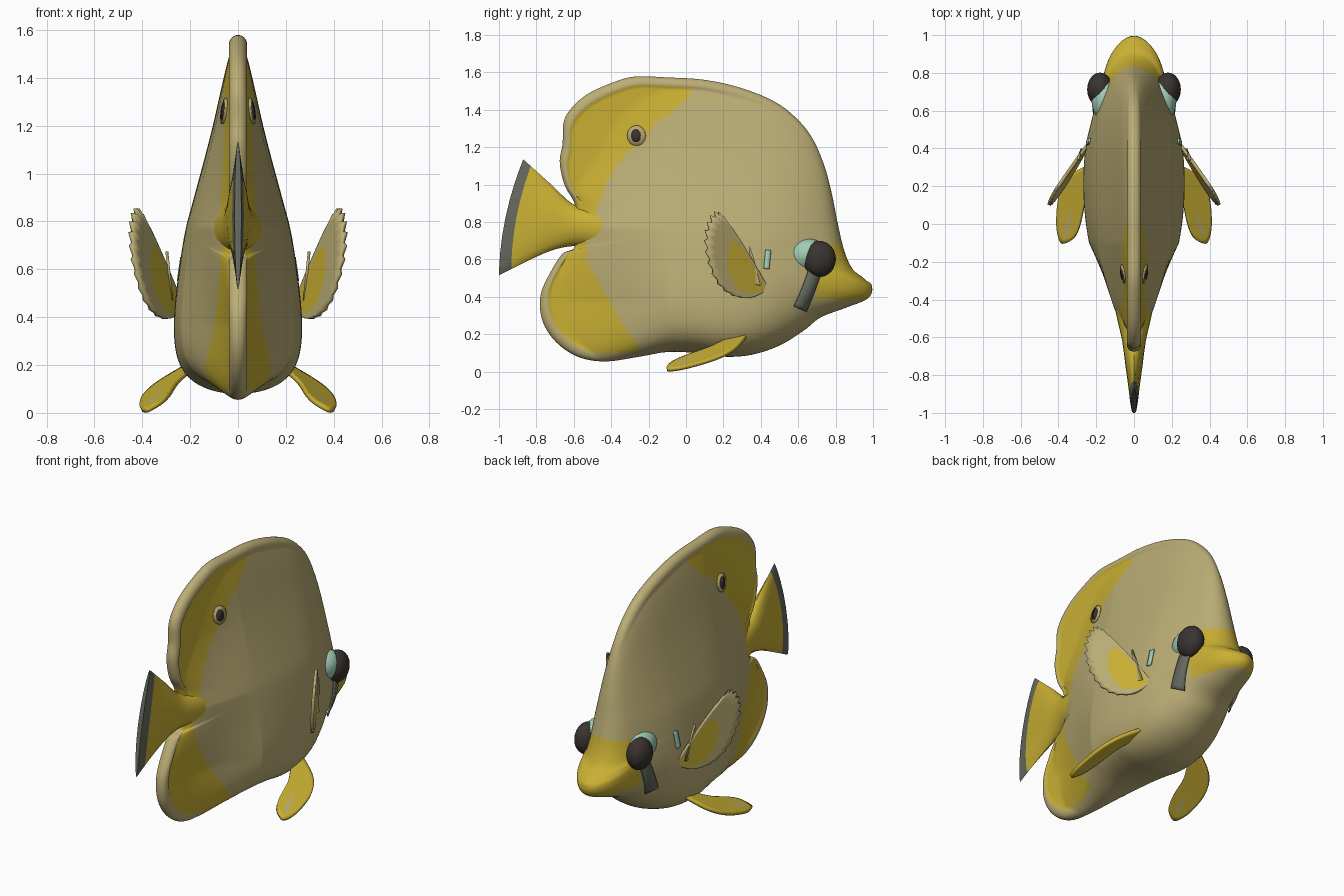
import bpy, bmesh, math
from mathutils import Vector

if "Cube" in bpy.data.objects:
    bpy.data.objects.remove(bpy.data.objects["Cube"])

def mat(name, rgb):
    m = bpy.data.materials.new(name)
    m.diffuse_color = (*rgb, 1)
    m.use_nodes = True
    m.node_tree.nodes["Principled BSDF"].inputs["Base Color"].default_value = m.diffuse_color
    return m

TAN = mat("tan_skin", (.50, .42, .18))
YEL = mat("yellow_skin", (.58, .43, .033))
GREY = mat("dark_grey", (.13, .14, .11))
DARK = mat("near_black", (.042, .034, .03))
TEAL = mat("pale_teal", (.35, .61, .47))

def spline(pts, n, closed=False):
    """Catmull-Rom sampling of a point list"""
    P = [Vector(p) for p in pts]
    m, out = len(P), []
    get = (lambda i: P[i % m]) if closed else (lambda i: P[max(0, min(m - 1, i))])
    for i in range(m if closed else m - 1):
        a, b, c, d = (get(i + k) for k in (-1, 0, 1, 2))
        for j in range(n):
            t = j / n
            out.append(.5 * (2 * b + (c - a) * t + (2 * a - 5 * b + 4 * c - d) * t * t
                             + (3 * b - a - 3 * c + d) * t ** 3))
    if not closed:
        out.append(P[-1])
    return out

def look(tab, v):
    """Linear lookup in a sorted table"""
    if v <= tab[0][0]:
        return tab[0][1]
    for a, b in zip(tab, tab[1:]):
        if v <= b[0]:
            return a[1] + (b[1] - a[1]) * (v - a[0]) / max(1e-9, b[0] - a[0])
    return tab[-1][1]

def make(name, verts, faces, mats, ids=None, mirror=False, thick=0, angle=50, fix=True):
    bm = bmesh.new()
    V = [bm.verts.new(v) for v in verts]
    for k, f in enumerate(faces):
        fc = bm.faces.new([V[i] for i in f])
        fc.material_index = ids[k] if ids else 0
    if fix:
        bmesh.ops.recalc_face_normals(bm, faces=bm.faces)
    me = bpy.data.meshes.new(name)
    bm.to_mesh(me)
    bm.free()
    ob = bpy.data.objects.new(name, me)
    bpy.context.collection.objects.link(ob)
    for m in mats:
        me.materials.append(m)
    bpy.ops.object.select_all(action='DESELECT')
    ob.select_set(True)
    bpy.context.view_layer.objects.active = ob
    bpy.ops.object.shade_smooth_by_angle(angle=math.radians(angle))
    if thick:
        s = ob.modifiers.new("thickness", 'SOLIDIFY')
        s.thickness, s.offset = thick, 0
    if mirror:
        ob.modifiers.new("mirror", 'MIRROR')
    return ob

# Side outline of body with dorsal and anal fins (y, z)
OUT = [(.995, .45), (.95, .50), (.89, .55), (.845, .65), (.81, .8), (.78, .95), (.74, 1.1),
       (.68, 1.24), (.6, 1.345), (.48, 1.44), (.3, 1.515), (.1, 1.56), (-.1, 1.573),
       (-.28, 1.577), (-.42, 1.535), (-.54, 1.475), (-.62, 1.40), (-.655, 1.33), (-.66, 1.22),
       (-.675, 1.12), (-.65, 1.0), (-.6, .91), (-.59, .85), (-.59, .73), (-.6, .66), (-.66, .63),
       (-.72, .54), (-.775, .42), (-.775, .3), (-.73, .2), (-.65, .12), (-.55, .07),
       (-.42, .055), (-.25, .08), (-.1, .105), (.05, .10), (.2, .08), (.35, .09), (.5, .14),
       (.63, .22), (.72, .29), (.85, .34), (.97, .39)]
C = Vector((0, .77))
ring = spline(OUT, 9, True)
polar = sorted((math.atan2(p.y - C.y, p.x - C.x), (p - C).length) for p in ring)

# Half widths by height and by length
A = spline([(0, .27), (.25, .27), (.4, .265), (.55, .25), (.75, .22), (.9, .182), (1.05, .142),
            (1.2, .105), (1.35, .075), (1.5, .05), (1.6, .04)], 6)
B = spline([(-.8, .04), (-.6, .085), (-.5, .115), (-.4, .15), (-.2, .215), (0, .255), (.2, .268),
            (.4, .262), (.55, .235), (.7, .195), (.8, .18), (.9, .165), (1, .14)], 6)

def width(y, z, r=None):
    if r is None:
        d = Vector((y, z)) - C
        r = d.length / look(polar, math.atan2(d.y, d.x))
    core = look(A, z) * look(B, y) / .265 * math.sqrt(max(0, 1 - r ** 8))
    rear = max(0, min(1, (-y - .1) / .5))
    core *= 1 - .55 * rear * min(1, abs(z - .77) / .4)
    fin = .032 + (.006 if r > .94 else 0)
    cap = math.sqrt(max(0, 1 - ((r - .95) / .05) ** 2)) if r > .95 else 1
    return max(core, fin * cap)

# Front limit of the rear yellow patches, by height
EDGE = [(.08, -.22), (.2, -.3), (.3, -.37), (.4, -.42), (.5, -.48), (.6, -.53), (.7, -.53),
        (.8, -.49), (.9, -.47), (1, -.43), (1.1, -.37), (1.18, -.3), (1.25, -.21), (1.33, -.17),
        (1.38, -.08), (1.45, 0), (1.5, .04), (1.55, -.1)]

def yellow(y, z, r):
    if y < look(EDGE, z):
        return r < .94 or .66 < z < .92
    return y > .70 and .385 < z < .69

# Body: rings shrinking from the outline to the middle, on both sides
N, K = len(ring), 46
rad = [math.sin(k / K * math.pi / 2) for k in range(1, K + 1)]
verts, faces, ids = [], [], []
for s in (1, -1):
    for r in rad[:-1]:
        for p in ring:
            q = C + (p - C) * r
            verts.append((s * width(q.x, q.y, r), q.x, q.y))
rim = len(verts)
verts += [(0, p.x, p.y) for p in ring]
for s in (0, 1):
    off = s * (K - 1) * N
    verts.append(((1 - 2 * s) * width(C.x, C.y, 0), C.x, C.y))
    for i in range(N):
        j = (i + 1) % N
        faces.append((len(verts) - 1, off + i, off + j))
        ids.append(0)
        for k in range(K - 1):
            a = off + k * N
            b = rim if k == K - 2 else a + N
            faces.append((a + i, b + i, b + j, a + j))
            r = (rad[k] + rad[k + 1]) / 2
            q = C + ((ring[i] + ring[j]) / 2 - C) * r
            ids.append(int(yellow(q.x, q.y, r)))
make("body", verts, faces, [TAN, YEL], ids)

# Tail fin: loft of flat ellipses from peduncle to rear edge
top = spline([(-.42, .9), (-.52, .88), (-.61, .9), (-.72, 1.0), (-.87, 1.135)], 6)
bot = spline([(-.42, .62), (-.52, .66), (-.62, .67), (-.76, .632), (-1.0, .515)], 6)
H = [(0, .11), (.25, .085), (.5, .062), (.75, .045), (1, .014)]
M, S = 20, len(top)
verts, faces, ids = [], [], []
for k in range(S):
    t = k / (S - 1)
    for i in range(M):
        a = 2 * math.pi * i / M
        u = math.cos(a)
        p = bot[k].lerp(top[k], (u + 1) / 2)
        verts.append((look(H, t) * math.sin(a), p.x - .03 * t * t * (1 - u * u), p.y))
for k in range(S - 1):
    for i in range(M):
        j = (i + 1) % M
        faces.append((k * M + i, k * M + j, (k + 1) * M + j, (k + 1) * M + i))
        ids.append(int(k >= S - 3))
faces.append(tuple(range((S - 1) * M, S * M)))
ids.append(1)
make("tail_fin", verts, faces, [YEL, GREY], ids)

def fan(name, base, outline, place, rule, thick):
    """Paired fin: rings from a base point to an outline, set in space by place()"""
    b, R, n = Vector(base), 8, len(outline)
    vs, fs, ix = [place(*b)], [], []
    for k in range(1, R + 1):
        vs += [place(*b.lerp(Vector(p), k / R)) for p in outline]
    for i in range(n):
        j = (i + 1) % n
        fs.append((0, 1 + i, 1 + j))
        ix.append(rule(0, i / n))
        for k in range(R - 1):
            a = 1 + k * n
            fs.append((a + i, a + n + i, a + n + j, a + j))
            ix.append(rule((k + 1.5) / R, i / n))
    make(name, vs, fs, [YEL, TAN], ix, True, thick)

# Pectoral fins with a toothed rear edge
edge = spline([(.43, .46), (.38, .55), (.29, .7), (.2, .83), (.155, .855), (.115, .8), (.10, .7),
               (.12, .58), (.17, .47), (.25, .405), (.34, .395), (.42, .43)], 4)
edge = [p.lerp(Vector((.4, .46)), .06 * (i % 2)) if 10 < i < 38 else p for i, p in enumerate(edge)]
fan("pectoral_fins", (.4, .455), edge,
    lambda y, z: (.255 + .58 * (.4 - y) + .08 * (z - .45), y, z),
    lambda r, t: int(r > .6), .018)

# Pelvic fins spreading down and outward, with a pale streak
leaf = spline([(.17, .33), (.25, .31), (.345, .25), (.395, .15), (.408, 0), (.39, -.09), (.36, -.1),
               (.315, -.07), (.285, 0), (.255, .13), (.2, .24)], 4, True)
fan("pelvic_fins", (.32, .1), leaf,
    lambda x, y: (x, y, .135 - .47 * (x - .25) + .25 * (y - .15)),
    lambda r, t: int(r < .8 and .44 < t < .56), .02)

# Small gill spines behind the head
fan("gill_spines", (.36, .55), [(.40, .46), (.365, .6), (.34, .675), (.335, .6), (.35, .47)],
    lambda y, z: (.275 + .1 * (z - .45), y, z), lambda r, t: 1, .012)

def strip(name, path, w, material, lift=.006):
    """Thin plate following the body surface along a (y, z) path"""
    pts = spline(path, 4)
    vs, fs = [], []
    for i, p in enumerate(pts):
        d = (pts[min(i + 1, len(pts) - 1)] - pts[max(i - 1, 0)]).normalized()
        for s in (-1, 0, 1):
            q = p + Vector((-d.y, d.x)) * w / 2 * s
            vs.append((width(q.x, q.y) + lift, q.x, q.y))
    for i in range(len(pts) - 1):
        for s in (0, 1):
            a = i * 3 + s
            fs.append((a, a + 1, a + 4, a + 3))
    make(name, vs, fs, [material], None, True, .009)

strip("eye_stripes", [(.69, .54), (.655, .44), (.61, .335)], .07, GREY, .012)
strip("gill_marks", [(.43, .55), (.435, .6), (.44, .65)], .03, TEAL)

def disc(name, y, z, ry, rz, lift, material):
    vs = [(width(y, z) + lift, y, z)]
    for i in range(14):
        a = i * math.pi / 7
        p, q = y + ry * math.cos(a), z + rz * math.sin(a)
        vs.append((width(p, q) + lift, p, q))
    make(name, vs, [(0, 1 + i, 1 + (i + 1) % 14) for i in range(14)], [material], None, True, .008)

# False eye spots on the dorsal fin
disc("spot_rings", -.265, 1.262, .05, .055, .004, TAN)
disc("spot_centres", -.268, 1.262, .026, .036, .01, DARK)

def ball(name, loc, size, material, mirror=True):
    bm = bmesh.new()
    bmesh.ops.create_icosphere(bm, subdivisions=3, radius=1)
    vs = [[v.co[i] * size[i] + loc[i] for i in range(3)] for v in bm.verts]
    fs = [[v.index for v in f.verts] for f in bm.faces]
    bm.free()
    make(name, vs, fs, [material], None, mirror)

# Eyes, teal sockets behind them, and lips
ball("eyes", (.18, .712, .603), (.068, .09, .097), DARK)
ball("eye_sockets", (.155, .655, .625), (.07, .11, .085), TEAL)
ball("upper_lip", (0, .955, .452), (.055, .04, .035), YEL, False)
ball("lower_lip", (0, .945, .405), (.045, .035, .022), TAN, False)
